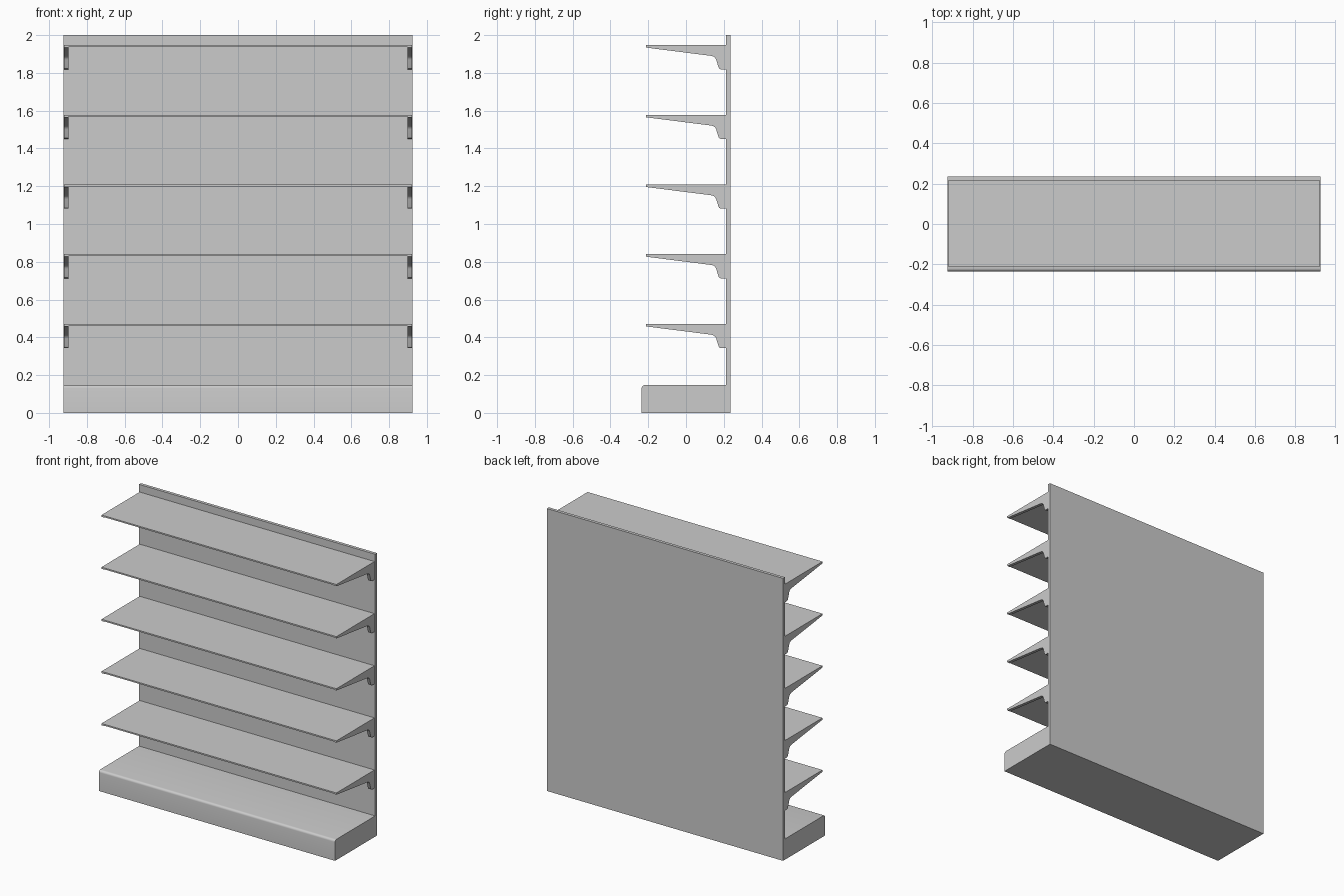
import bpy, bmesh, math

if "Cube" in bpy.data.objects:
    bpy.data.objects.remove(bpy.data.objects["Cube"])

HALF_W = 0.925      # half width of the base and back panel
SHELF_W = 0.92      # half width of the shelves
PANEL_Y = 0.213     # front face of the back panel


def extrude_profile(name, profile, x0, x1):
    """Extrude a (y, z) outline along x into a closed solid."""
    bm = bmesh.new()
    face = bm.faces.new([bm.verts.new((x0, y, z)) for y, z in profile])
    out = bmesh.ops.extrude_face_region(bm, geom=[face])
    verts = [v for v in out["geom"] if isinstance(v, bmesh.types.BMVert)]
    bmesh.ops.translate(bm, verts=verts, vec=(x1 - x0, 0, 0))
    bmesh.ops.recalc_face_normals(bm, faces=bm.faces)
    mesh = bpy.data.meshes.new(name)
    bm.to_mesh(mesh)
    bm.free()
    obj = bpy.data.objects.new(name, mesh)
    bpy.context.collection.objects.link(obj)
    mesh.shade_smooth()
    mesh.set_sharp_from_angle(angle=math.radians(30))
    return obj


def rect(y0, y1, z0, z1):
    return [(y0, z0), (y1, z0), (y1, z1), (y0, z1)]


# Back panel
extrude_profile("back_panel", rect(PANEL_Y, 0.235, 0, 2), -HALF_W, HALF_W)

# Base plinth with a rounded top front edge
r = 0.016
arc = [(-0.235 + r - r * math.sin(a), 0.147 - r + r * math.cos(a))
       for a in (math.radians(d) for d in range(0, 91, 18))]
extrude_profile("base_plinth", [(-0.235, 0), (PANEL_Y, 0), (PANEL_Y, 0.147)] + arc,
                -HALF_W, HALF_W)

# Shelf boards, each with a tapered bracket under both ends
bracket = [(PANEL_Y, -0.01), (-0.212, -0.01), (-0.212, -0.013), (0.135, -0.057),
           (0.147, -0.061), (0.155, -0.068), (0.160, -0.078), (0.172, -0.117),
           (0.176, -0.124), (0.184, -0.128), (PANEL_Y, -0.128)]
for i in range(5):
    top = 0.471 + 0.369 * i
    extrude_profile(f"shelf_{i + 1}", rect(-0.213, PANEL_Y, top - 0.01, top),
                    -SHELF_W, SHELF_W)
    outline = [(y, top + z) for y, z in bracket]
    for side, s in (("left", -1), ("right", 1)):
        extrude_profile(f"bracket_{i + 1}_{side}", outline, s * (SHELF_W - 0.022), s * SHELF_W)
